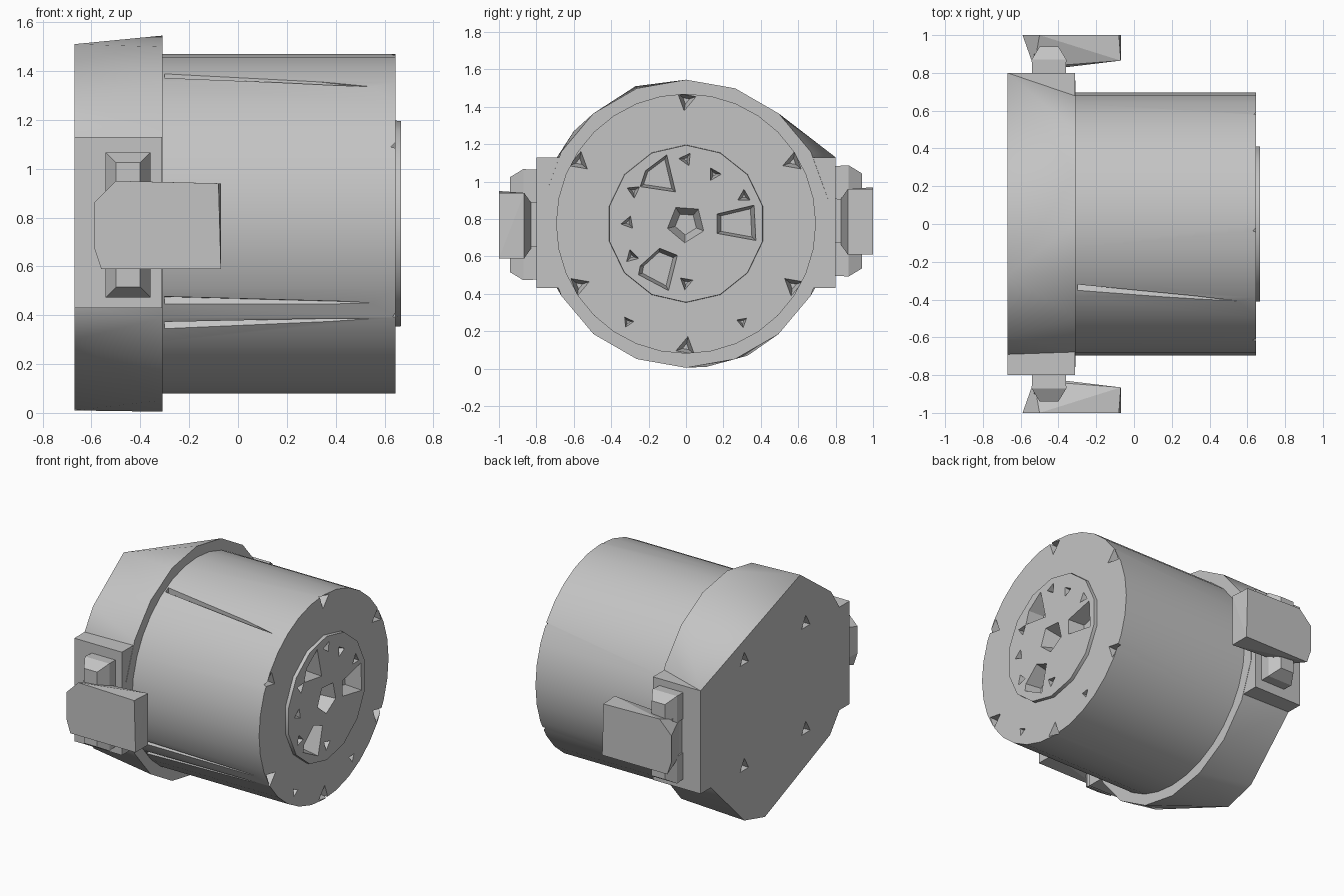
import bpy, bmesh
from math import cos, sin, pi, radians
from mathutils import Vector

cube = bpy.data.objects.get("Cube")
if cube:
    bpy.data.objects.remove(cube, do_unlink=True)

AXIS_Z = 0.775
grey = bpy.data.materials.new("plain_grey")
grey.use_nodes = True
GREY = (0.55, 0.55, 0.55, 1)
grey.diffuse_color = GREY
grey.node_tree.nodes["Principled BSDF"].inputs["Base Color"].default_value = GREY


def finish(name, bm):
    """Turn a bmesh into a named grey object."""
    bmesh.ops.recalc_face_normals(bm, faces=bm.faces)
    mesh = bpy.data.meshes.new(name)
    bm.to_mesh(mesh)
    bm.free()
    mesh.materials.append(grey)
    obj = bpy.data.objects.new(name, mesh)
    bpy.context.collection.objects.link(obj)
    return obj


def add_hull(bm, points):
    """Add the convex hull of some points."""
    verts = [bm.verts.new(p) for p in points]
    out = bmesh.ops.convex_hull(bm, input=verts)
    junk = {g for g in out["geom_interior"] + out["geom_unused"]
            if isinstance(g, bmesh.types.BMVert)}
    bmesh.ops.delete(bm, geom=list(junk), context="VERTS")


def ring(x, radius, sides, y=0, z=AXIS_Z, turn=90):
    """Points of a regular polygon facing along x."""
    angles = [radians(turn) + 2 * pi * i / sides for i in range(sides)]
    return [(x, y + radius * cos(a), z + radius * sin(a)) for a in angles]


def hull_object(name, points):
    bm = bmesh.new()
    add_hull(bm, points)
    bmesh.ops.dissolve_limit(bm, angle_limit=0.01, verts=bm.verts, edges=bm.edges)
    return finish(name, bm)


def box_points(x, y, z):
    return [(a, b, c) for a in x for b in y for c in z]


def cut(obj, cutter):
    """Carve the cutter out of the object."""
    mod = obj.modifiers.new("cut", "BOOLEAN")
    mod.operation = "DIFFERENCE"
    mod.solver = "EXACT"
    mod.object = cutter
    bpy.context.view_layer.objects.active = obj
    bpy.ops.object.modifier_apply(modifier=mod.name)


# Drum body and raised end disc
drum = hull_object("drum_body", ring(-0.4, 0.695, 32) + ring(0.645, 0.695, 32))
disc = hull_object("end_disc", ring(0.6, 0.425, 14) + ring(0.668, 0.42, 14))

# Flange with a coarse back outline and a round front
back = [(0.8, 1.13), (-0.27, 1.51), (-0.6, 1.27), (-0.69, 1.13), (-0.69, 0.43),
        (-0.59, 0.3), (0.11, 0.01), (0.33, 0.07), (0.69, 0.43)]
flange = hull_object("flange", [(-0.67, y, z) for y, z in back] + ring(-0.31, 0.77, 18))
for side, name in ((-1, "front"), (1, "back")):
    hull_object(name + "_flange_ear", box_points(
        (-0.67, -0.312), (side * 0.5, side * 0.8), (0.43, 1.13)))

# Pits, pockets and rim notches in the drum end
holes = bmesh.new()
for i in range(6):
    a = radians(30 + 60 * i)
    y, z = 0.66 * cos(a), AXIS_Z + 0.66 * sin(a)
    turn = 60 * i + 200
    add_hull(holes, ring(0.57, 0.02, 3, y, z, turn) + ring(0.7, 0.085, 3, y, z, turn))
add_hull(holes, ring(0.56, 0.06, 5, turn=50) + ring(0.7, 0.115, 5, turn=50))
pockets = [
    [(0.16, 0.83), (0.37, 0.88), (0.38, 0.68), (0.16, 0.72)],
    [(-0.14, 0.65), (-0.04, 0.61), (-0.09, 0.41), (-0.26, 0.5), (-0.25, 0.55)],
    [(-0.1, 1.15), (-0.22, 1.06), (-0.25, 0.97), (-0.05, 0.94)],
]
for outline in pockets:
    cy = sum(p[0] for p in outline) / len(outline)
    cz = sum(p[1] for p in outline) / len(outline)
    floor = [(0.56, cy + (y - cy) * 0.75, cz + (z - cz) * 0.75) for y, z in outline]
    add_hull(holes, [(0.7, y, z) for y, z in outline] + floor)
pits = [(0.15, 1.04), (-0.28, 0.95), (-0.31, 0.78), (-0.29, 0.6), (0, 0.46),
        (0, 1.12), (0.31, 0.92), (-0.31, 0.25), (0.3, 0.25)]
for i, (y, z) in enumerate(pits):
    add_hull(holes, ring(0.59, 0.012, 3, y, z, 35 * i) + ring(0.7, 0.05, 3, y, z, 35 * i))

# Shallow tapering creases along the front of the drum
def crease(angle_a, angle_b, width):
    def at(x, angle, r):
        a = radians(angle)
        return (x, r * cos(a), AXIS_Z + r * sin(a))
    add_hull(holes, [at(-0.3, angle_a, 0.66), at(-0.3, angle_a - width, 0.73),
                     at(-0.3, angle_a + width, 0.73),
                     at(0.55, angle_b, 0.685), at(0.55, angle_b, 0.73)])


crease(119, 126, 3)
crease(207, 208, 3)
crease(217, 214, 3)
hole_cutter = finish("hole_cutter", holes)
hole_cutter.hide_render = True
cut(drum, hole_cutter)
cut(disc, hole_cutter)

# Four bolt pits in the flange back
pit_bm = bmesh.new()
for y in (-0.33, 0.33):
    for z in (0.44, 1.16):
        add_hull(pit_bm, ring(-0.72, 0.08, 3, y, z) + ring(-0.6, 0.015, 3, y, z))
pit_cutter = finish("pit_cutter", pit_bm)
pit_cutter.hide_render = True
cut(flange, pit_cutter)
for cutter in (hole_cutter, pit_cutter):
    bpy.data.objects.remove(cutter, do_unlink=True)

# Side latches: a chamfered arm, a base pad and two bolts each
arm = [(-0.59, 0.68), (-0.59, 0.86), (-0.5, 0.95), (-0.08, 0.94), (-0.07, 0.59), (-0.56, 0.59)]
for side, name, lift in ((-1, "front", 0), (1, "back", 0.02)):
    points = [(x, side, z + lift) for x, z in arm]
    points += box_points((-0.07,), (side * 0.865,), (0.59 + lift, 0.94 + lift))
    points += box_points((-0.36, -0.53), (side * 0.83,), (0.64 + lift, 0.89 + lift))
    hull_object(name + "_latch_arm", points)
    hull_object(name + "_latch_pad", box_points(
        (-0.53, -0.37), (side * 0.79, side * 0.9), (0.6 + lift, 0.92 + lift)))
    for level, z, turn in (("lower", 0.565, -45), ("upper", 0.975, 45)):
        bolt = []
        for y, r in ((0.79, 0.125), (0.87, 0.13), (0.94, 0.07)):
            for i in range(4):
                a = radians(turn + 90 * i)
                bolt.append((-0.45 + r * cos(a), side * y, z + lift + r * sin(a)))
        hull_object(f"{name}_{level}_bolt", bolt)

# Smooth the round parts, keeping their edges sharp
for obj in (drum, disc, flange):
    bpy.ops.object.select_all(action="DESELECT")
    obj.select_set(True)
    bpy.context.view_layer.objects.active = obj
    bpy.ops.object.shade_smooth_by_angle(angle=radians(30))
